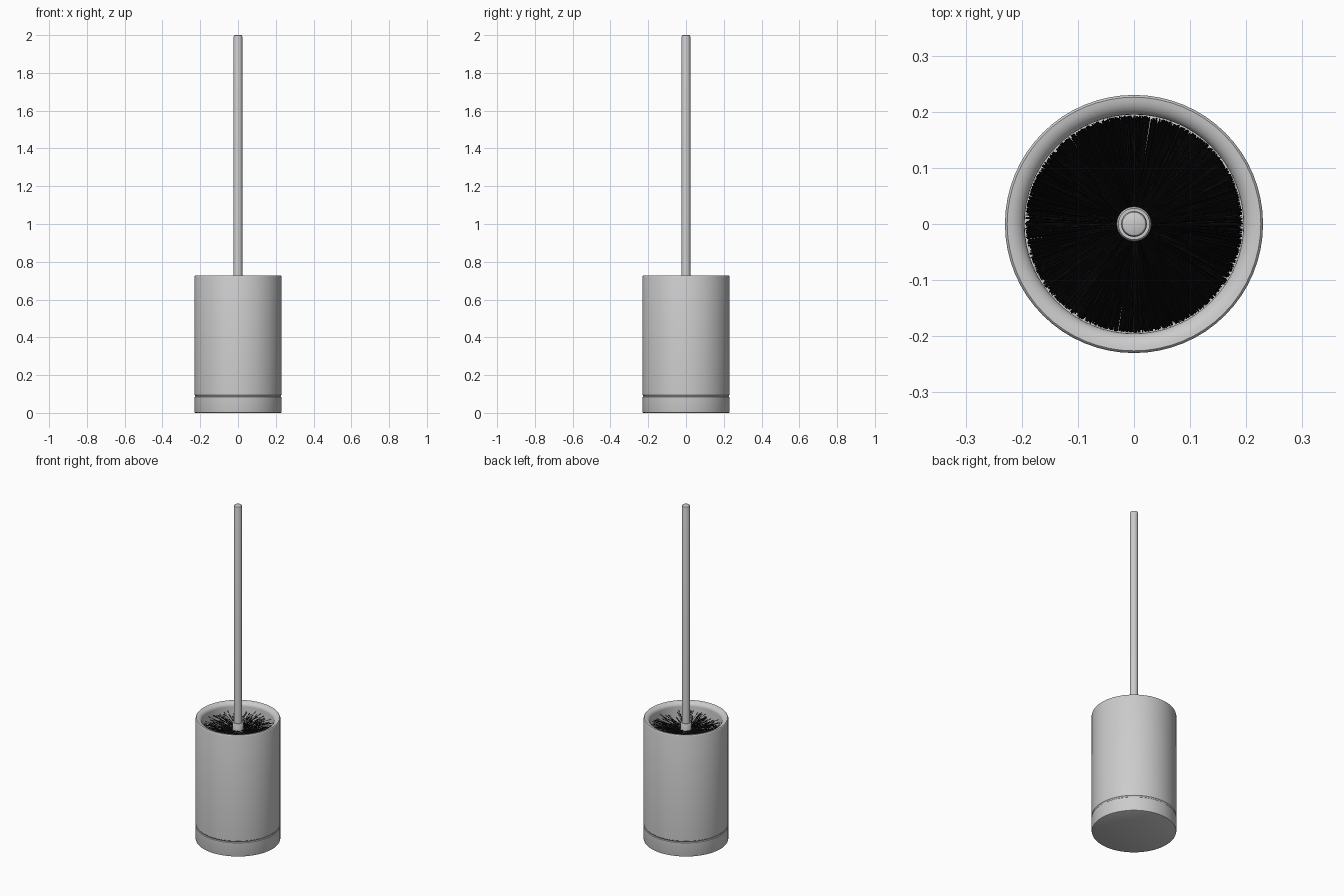
import bpy, bmesh, math, random
from mathutils import Vector

if "Cube" in bpy.data.objects:
    bpy.data.objects.remove(bpy.data.objects["Cube"])

random.seed(4)


def material(name, rgb):
    m = bpy.data.materials.new(name)
    m.diffuse_color = (*rgb, 1)
    m.use_nodes = True
    m.node_tree.nodes["Principled BSDF"].inputs["Base Color"].default_value = m.diffuse_color
    return m


STEEL = material("brushed_steel", (0.6, 0.6, 0.6))
BLACK = material("black_bristle", (0.006, 0.006, 0.006))


def finish(bm, name, mat):
    mesh = bpy.data.meshes.new(name)
    bm.to_mesh(mesh)
    bm.free()
    mesh.materials.append(mat)
    ob = bpy.data.objects.new(name, mesh)
    bpy.context.collection.objects.link(ob)
    return ob


def lathe(name, profile, mat, sides=64):
    """Spin an (r, z) profile around the z axis."""
    bm = bmesh.new()
    vs = [bm.verts.new((r, 0, z)) for r, z in profile]
    es = [bm.edges.new(p) for p in zip(vs, vs[1:])]
    bmesh.ops.spin(bm, geom=vs + es, axis=(0, 0, 1), cent=(0, 0, 0),
                   angle=math.tau, steps=sides, use_duplicate=False)
    bmesh.ops.remove_doubles(bm, verts=bm.verts, dist=1e-5)
    bmesh.ops.recalc_face_normals(bm, faces=bm.faces)
    ob = finish(bm, name, mat)
    bpy.ops.object.select_all(action='DESELECT')
    ob.select_set(True)
    bpy.context.view_layer.objects.active = ob
    bpy.ops.object.shade_smooth_by_angle(angle=math.radians(35))
    return ob


# Holder base, separated from the cup by a narrow groove
lathe("holder_base", [(0, 0), (0.225, 0), (0.229, 0.002), (0.23, 0.006),
                      (0.23, 0.084), (0.227, 0.087), (0, 0.087)], STEEL)

# Cup with a rim rounded towards the inside
rim = [(0.195 + 0.031 * (1 - math.cos(a)), 0.703 + 0.025 * math.sin(a))
       for a in (i * math.pi / 12 for i in range(7))]
lathe("holder_cup", [(0, 0.087), (0.225, 0.087), (0.227, 0.092), (0.23, 0.095),
                     (0.23, 0.722), (0.2285, 0.726)] + rim[::-1]
      + [(0.195, 0.12), (0, 0.12)], STEEL)

# Brush handle with softened end, and the collar that holds the bristles
lathe("handle", [(0, 0.13), (0.023, 0.13), (0.023, 1.992),
                 (0.021, 1.998), (0.018, 2.0), (0, 2.0)], STEEL, 32)
lathe("bristle_collar", [(0.023, 0.64), (0.031, 0.64), (0.031, 0.697),
                         (0.028, 0.702), (0.023, 0.702)], STEEL, 32)

# Bristles: thin three-sided rods radiating in layers, fanned slightly at random
bm = bmesh.new()
LAYERS, PER_LAYER, THICK = 36, 100, 0.0013
for layer in range(LAYERS):
    z = 0.17 + 0.49 * layer / (LAYERS - 1)
    for k in range(PER_LAYER):
        a = random.random() * math.tau
        out = Vector((math.cos(a), math.sin(a), 0))
        side = Vector((-out.y, out.x, 0))
        up = Vector((0, 0, 1))
        start = out * 0.02 + up * z
        end = out * random.uniform(0.183, 0.194) + up * (z + random.uniform(-0.03, 0.03))
        ends = [[bm.verts.new(p + THICK * (side * math.cos(t) + up * math.sin(t)))
                 for t in (math.pi / 2, math.pi * 7 / 6, math.pi * 11 / 6)]
                for p in (start, end)]
        for i in range(3):
            j = (i + 1) % 3
            bm.faces.new((ends[0][i], ends[0][j], ends[1][j], ends[1][i]))
        bm.faces.new(ends[1])
finish(bm, "bristles", BLACK)
